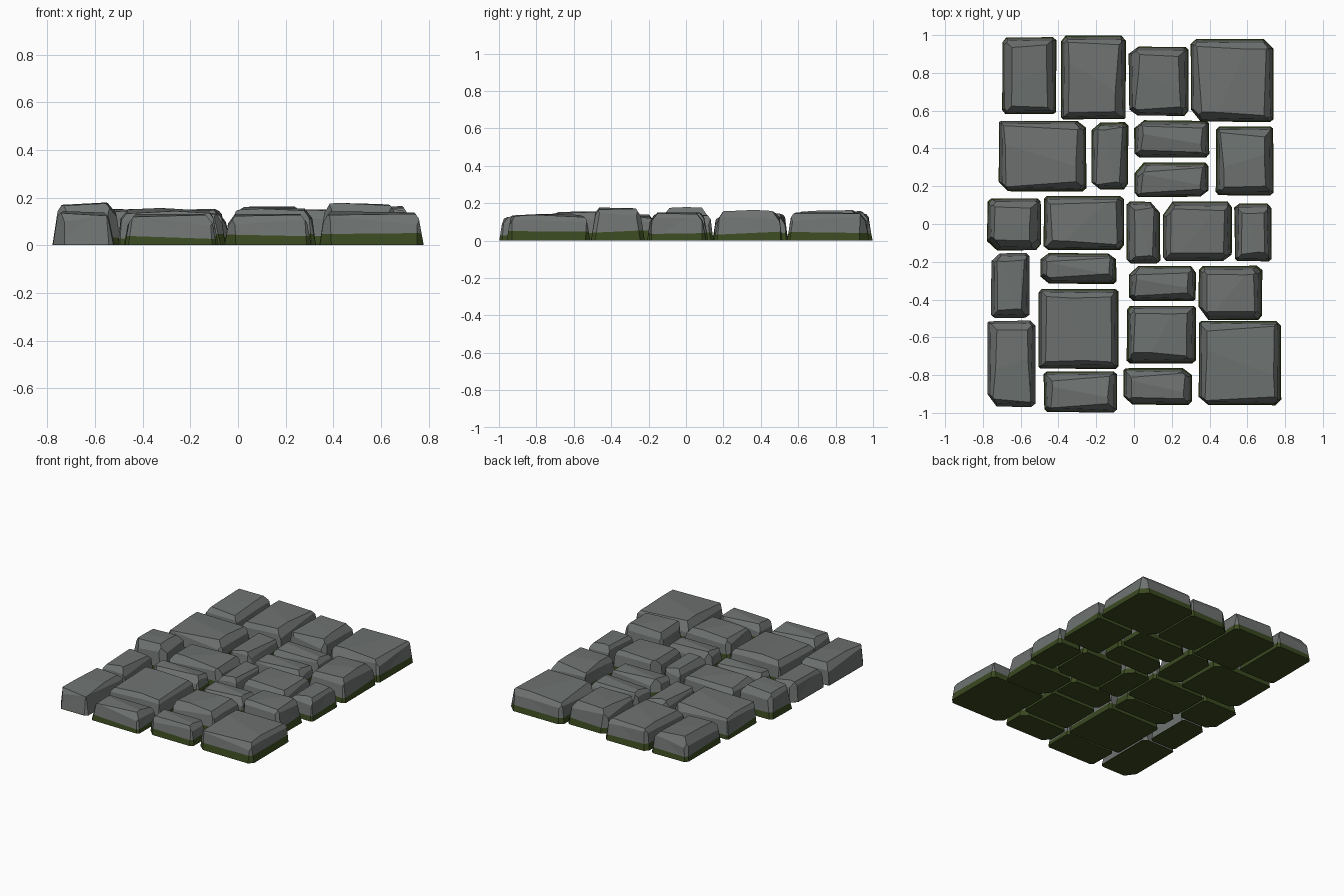
import bpy, bmesh, random
from mathutils import Vector

if "Cube" in bpy.data.objects:
    bpy.data.objects.remove(bpy.data.objects["Cube"])

random.seed(7)
R = random.uniform


def material(name, rgb):
    m = bpy.data.materials.new(name)
    m.diffuse_color = (*rgb, 1)
    m.use_nodes = True
    m.node_tree.nodes["Principled BSDF"].inputs["Base Color"].default_value = m.diffuse_color
    return m


STONE = material("grey stone", (0.155, 0.168, 0.163))
MOSS = material("dark moss", (0.042, 0.066, 0.014))

# paving layout: x0, x1, y0, y1, height, kind
# kinds: b = broad, n = narrow with a creased top, d / g = the same without moss
STONES = [
    (-.70, -.41, .58, .99, .15, "b"), (-.39, -.04, .55, 1.0, .15, "b"),
    (-.03, .29, .57, .94, .16, "b"), (.30, .74, .54, .98, .15, "b"),
    (-.72, -.25, .17, .55, .15, "b"), (-.23, -.03, .18, .54, .13, "n"),
    (0, .40, .35, .55, .13, "n"), (0, .40, .14, .33, .13, "n"),
    (.43, .74, .15, .52, .16, "b"), (-.78, -.49, -.14, .14, .175, "b"),
    (-.48, -.05, -.14, .15, .14, "b"), (-.04, .14, -.21, .12, .14, "n"),
    (.15, .52, -.20, .12, .15, "b"), (.53, .73, -.20, .11, .15, "n"),
    (-.76, -.55, -.50, -.15, .14, "g"), (-.50, -.09, -.32, -.15, .13, "n"),
    (-.03, .33, -.41, -.22, .13, "n"), (.34, .68, -.51, -.22, .175, "b"),
    (-.78, -.52, -.97, -.51, .14, "d"), (-.51, -.08, -.77, -.34, .15, "b"),
    (-.04, .33, -.74, -.43, .155, "b"), (.34, .78, -.96, -.51, .14, "b"),
    (-.48, -.09, -1.0, -.78, .13, "n"), (-.06, .31, -.96, -.76, .13, "n"),
]


def cut(bm, co, no):
    """Slice away everything beyond a plane and cap the opening."""
    geom = bm.verts[:] + bm.edges[:] + bm.faces[:]
    res = bmesh.ops.bisect_plane(bm, geom=geom, plane_co=co, plane_no=no, clear_outer=True)
    edges = [e for e in res["geom_cut"] if isinstance(e, bmesh.types.BMEdge) and e.is_boundary]
    if len(edges) > 2:
        bmesh.ops.edgeloop_fill(bm, edges=edges)


def paving_stone(index, x0, x1, y0, y1, h, kind):
    narrow = kind in "ng"
    hx, hy = (x1 - x0) / 2, (y1 - y0) / 2
    bm = bmesh.new()
    bmesh.ops.create_cube(bm, size=2)
    # tapered block
    for v in bm.verts:
        top = v.co.z > 0
        inset = R(0.022, 0.034) if top else R(0, 0.006)
        v.co = Vector((v.co.x * (hx - inset), v.co.y * (hy - inset), (h + 0.01) if top else 0))
    bmesh.ops.triangulate(bm, faces=[f for f in bm.faces if abs(f.normal.z) < 0.8])
    # knocked-off corners
    for sx in (-1, 1):
        for sy in (-1, 1):
            d = random.choice((0.02, 0.025, 0.03, 0.055))
            cut(bm, Vector((sx * (hx - d), sy * hy, 0)), Vector((sx, sy * R(0.7, 1.4), R(0.1, 0.35))))
    # top: gentle tilted facets, or two facets meeting on a diagonal crease
    if narrow:
        if hx > hy:
            crease = Vector((hx, hy * R(-0.5, -0.3), 0))
        else:
            crease = Vector((hx * R(-0.5, -0.3), hy, 0))
        side = Vector((-crease.y, crease.x, 0)).normalized()
        for s in (-1, 1):
            cut(bm, Vector((0, 0, h)), side * s * R(0.08, 0.2) + Vector((0, 0, 1)))
    else:
        for _ in range(2):
            cut(bm, Vector((0, 0, h)), Vector((R(-0.06, 0.06), R(-0.06, 0.06), 1)))
    # worn shoulder along each upper edge
    for dx, dy, half in ((1, 0, hx), (-1, 0, hx), (0, 1, hy), (0, -1, hy)):
        d = Vector((dx, dy, 0))
        cut(bm, d * (half - 0.026) + Vector((0, 0, h * R(0.74, 0.84))),
            d + Vector((R(-0.06, 0.06) * dy, R(-0.06, 0.06) * dx, R(0.6, 0.85))))
    # moss line round the foot
    bare = kind in "gd"
    level = 0.004 if bare else R(0.036, 0.05)
    tilt = 0 if bare else 0.05
    n = Vector((R(-tilt, tilt), R(-tilt, tilt), 1))
    line = Vector((0, 0, level))
    bmesh.ops.bisect_plane(bm, geom=bm.verts[:] + bm.edges[:] + bm.faces[:], plane_co=line, plane_no=n)
    bmesh.ops.recalc_face_normals(bm, faces=bm.faces[:])
    for f in bm.faces:
        f.material_index = int((f.calc_center_median() - line).dot(n) < 0)

    name = f"paving_stone_{index:02d}"
    mesh = bpy.data.meshes.new(name)
    bm.to_mesh(mesh)
    bm.free()
    mesh.materials.append(STONE)
    mesh.materials.append(MOSS)
    ob = bpy.data.objects.new(name, mesh)
    ob.location = ((x0 + x1) / 2, (y0 + y1) / 2, 0)
    bpy.context.collection.objects.link(ob)


# lay the whole path
for i, spec in enumerate(STONES, 1):
    paving_stone(i, *spec)
